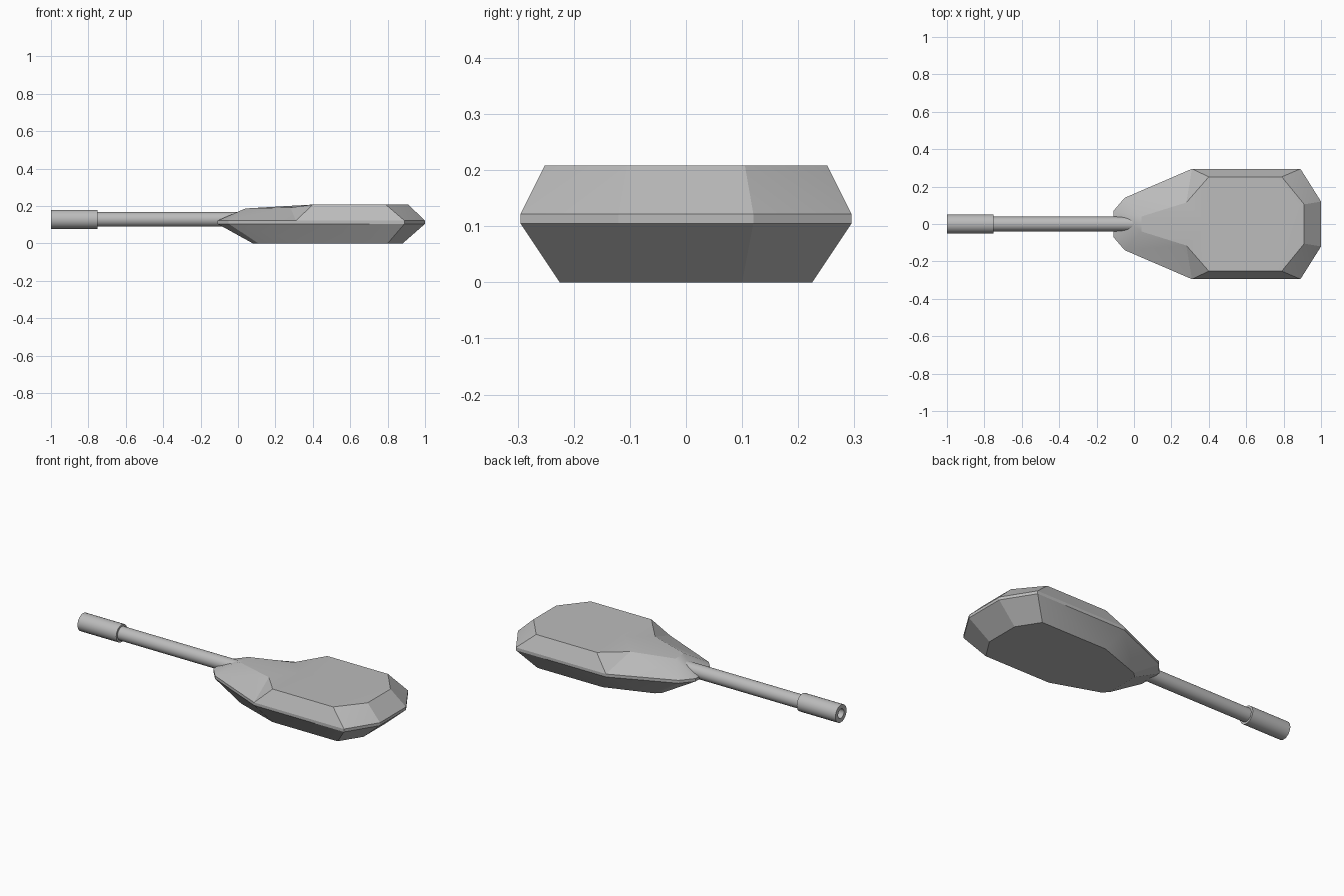
import bpy, bmesh, math
from mathutils import Matrix

if "Cube" in bpy.data.objects:
    bpy.data.objects.remove(bpy.data.objects["Cube"])

grey = bpy.data.materials.new("plain_grey")
grey.diffuse_color = (0.5, 0.5, 0.5, 1)
grey.use_nodes = True
grey.node_tree.nodes["Principled BSDF"].inputs["Base Color"].default_value = grey.diffuse_color


def finish(name, bm, angle):
    bmesh.ops.recalc_face_normals(bm, faces=bm.faces)
    mesh = bpy.data.meshes.new(name)
    bm.to_mesh(mesh)
    bm.free()
    mesh.materials.append(grey)
    ob = bpy.data.objects.new(name, mesh)
    bpy.context.collection.objects.link(ob)
    bpy.ops.object.select_all(action='DESELECT')
    ob.select_set(True)
    bpy.context.view_layer.objects.active = ob
    bpy.ops.object.shade_smooth_by_angle(angle=math.radians(angle))
    return ob


def ring(bm, half):
    """Closed ring from a half outline mirrored across the x axis."""
    pts = half + [(x, -y, z) for x, y, z in reversed(half)]
    return [bm.verts.new(p) for p in pts]


def bridge(bm, a, b):
    n = len(a)
    return [bm.faces.new((a[i], a[(i + 1) % n], b[(i + 1) % n], b[i])) for i in range(n)]


# Faceted turret shell: floor, two belt rings and roof
belt = [(-0.11, 0.07), (-0.05, 0.14), (0.31, 0.295), (0.89, 0.295), (1.0, 0.12)]
floor = [(0.08, 0.10, 0), (0.11, 0.13, 0), (0.38, 0.225, 0), (0.80, 0.225, 0), (0.88, 0.10, 0)]
roof = [(0.04, 0.04, 0.187), (0.28, 0.115, 0.192), (0.40, 0.252, 0.208),
        (0.79, 0.252, 0.208), (0.91, 0.105, 0.208)]
bm = bmesh.new()
r0 = ring(bm, floor)
r1 = ring(bm, [(x, y, 0.105) for x, y in belt])
r2 = ring(bm, [(x, y, 0.122) for x, y in belt])
r3 = ring(bm, roof)
bm.faces.new(r0)
bridge(bm, r0, r1)
bridge(bm, r1, r2)
upper = bridge(bm, r2, r3)
# Roof: flat rear plate plus sloping fan towards the gun
peak = bm.verts.new((0.40, 0, 0.208))
bm.faces.new([r3[i] for i in (2, 3, 4, 5, 6, 7)] + [peak])
for i, j in ((0, 1), (1, 2), (7, 8), (8, 9), (9, 0)):
    bm.faces.new((r3[i], r3[j], peak))
bmesh.ops.triangulate(bm, faces=upper, quad_method='SHORT_EDGE')
finish("turret_shell", bm, 20)


def lathe(name, profile, segments=24):
    """Spin (x, radius) points about the gun axis."""
    bm = bmesh.new()
    rings = [[bm.verts.new((x, r * math.cos(2 * math.pi * k / segments),
                            0.129 + r * math.sin(2 * math.pi * k / segments)))
              for k in range(segments)] for x, r in profile]
    for a, b in zip(rings, rings[1:]):
        bridge(bm, a, b)
    bm.faces.new(rings[0])
    bm.faces.new(rings[-1])
    return finish(name, bm, 35)


# Gun barrel and hollow muzzle sleeve
lathe("gun_barrel", [(-0.80, 0.039), (0.06, 0.039)])
lathe("muzzle_sleeve", [(-0.90, 0.027), (-1.0, 0.027), (-1.0, 0.051), (-0.75, 0.051), (-0.75, 0.03)])
